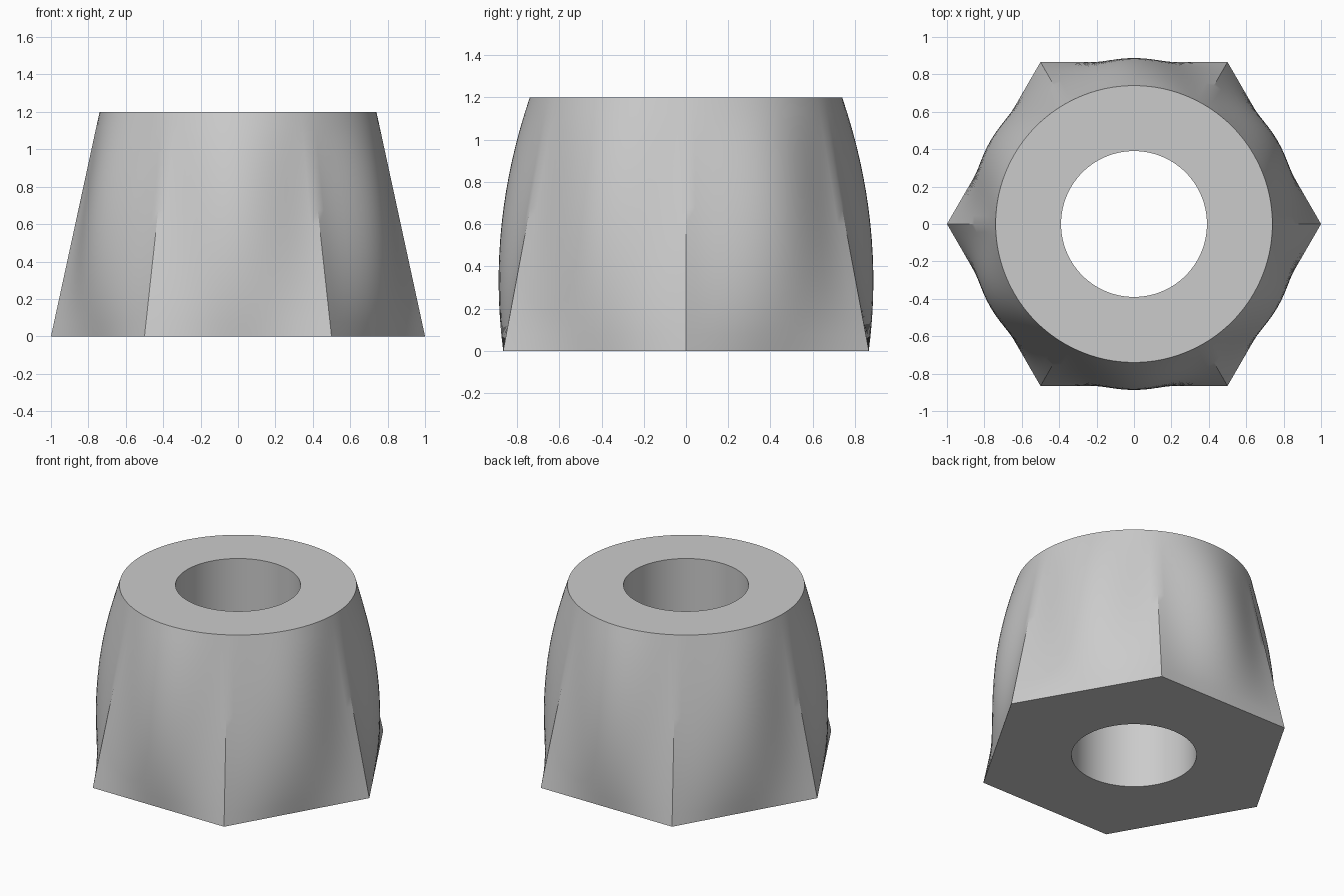
import bpy, bmesh
from math import cos, sin, pi, radians

if "Cube" in bpy.data.objects:
    bpy.data.objects.remove(bpy.data.objects["Cube"], do_unlink=True)

SEGMENTS, LEVELS = 120, 16
HEIGHT, TOP_RADIUS, HOLE_RADIUS = 1.2, 0.74, 0.39
APOTHEM, BULGE = cos(pi / 6), 0.282

grey = bpy.data.materials.new("plain grey")
grey.use_nodes = True
color = (0.6, 0.6, 0.6, 1)
grey.diffuse_color = color
grey.node_tree.nodes["Principled BSDF"].inputs["Base Color"].default_value = color


def wall_radius(angle, t):
    """Blend from a hexagon to a circle, bulging in the middle of each side."""
    from_middle = angle % (pi / 3) - pi / 6
    hexagon = APOTHEM / cos(from_middle)
    bulge = BULGE * t * (1 - t) * cos(3 * from_middle) ** 2
    return hexagon * (1 - t) + TOP_RADIUS * t + bulge


def add_ring(bm, z, radius_at):
    angles = [2 * pi * i / SEGMENTS for i in range(SEGMENTS)]
    return [bm.verts.new((radius_at(a) * cos(a), radius_at(a) * sin(a), z))
            for a in angles]


def bridge(bm, lower, upper):
    for i in range(SEGMENTS):
        j = (i + 1) % SEGMENTS
        bm.faces.new((lower[i], lower[j], upper[j], upper[i]))


bm = bmesh.new()

# Outer wall, from the hexagonal foot to the round rim
rings = []
for k in range(LEVELS + 1):
    t = k / LEVELS
    rings.append(add_ring(bm, HEIGHT * t, lambda a: wall_radius(a, t)))

# Through hole, closing the loop by way of the flat top and bottom
rings.append(add_ring(bm, HEIGHT, lambda a: HOLE_RADIUS))
rings.append(add_ring(bm, 0, lambda a: HOLE_RADIUS))
for lower, upper in zip(rings, rings[1:] + rings[:1]):
    bridge(bm, lower, upper)

bmesh.ops.recalc_face_normals(bm, faces=bm.faces)
mesh = bpy.data.meshes.new("hexagonal_collar")
bm.to_mesh(mesh)
bm.free()
mesh.materials.append(grey)

collar = bpy.data.objects.new("hexagonal_collar", mesh)
bpy.context.collection.objects.link(collar)
bpy.ops.object.select_all(action="DESELECT")
collar.select_set(True)
bpy.context.view_layer.objects.active = collar
bpy.ops.object.shade_smooth_by_angle(angle=radians(30))
